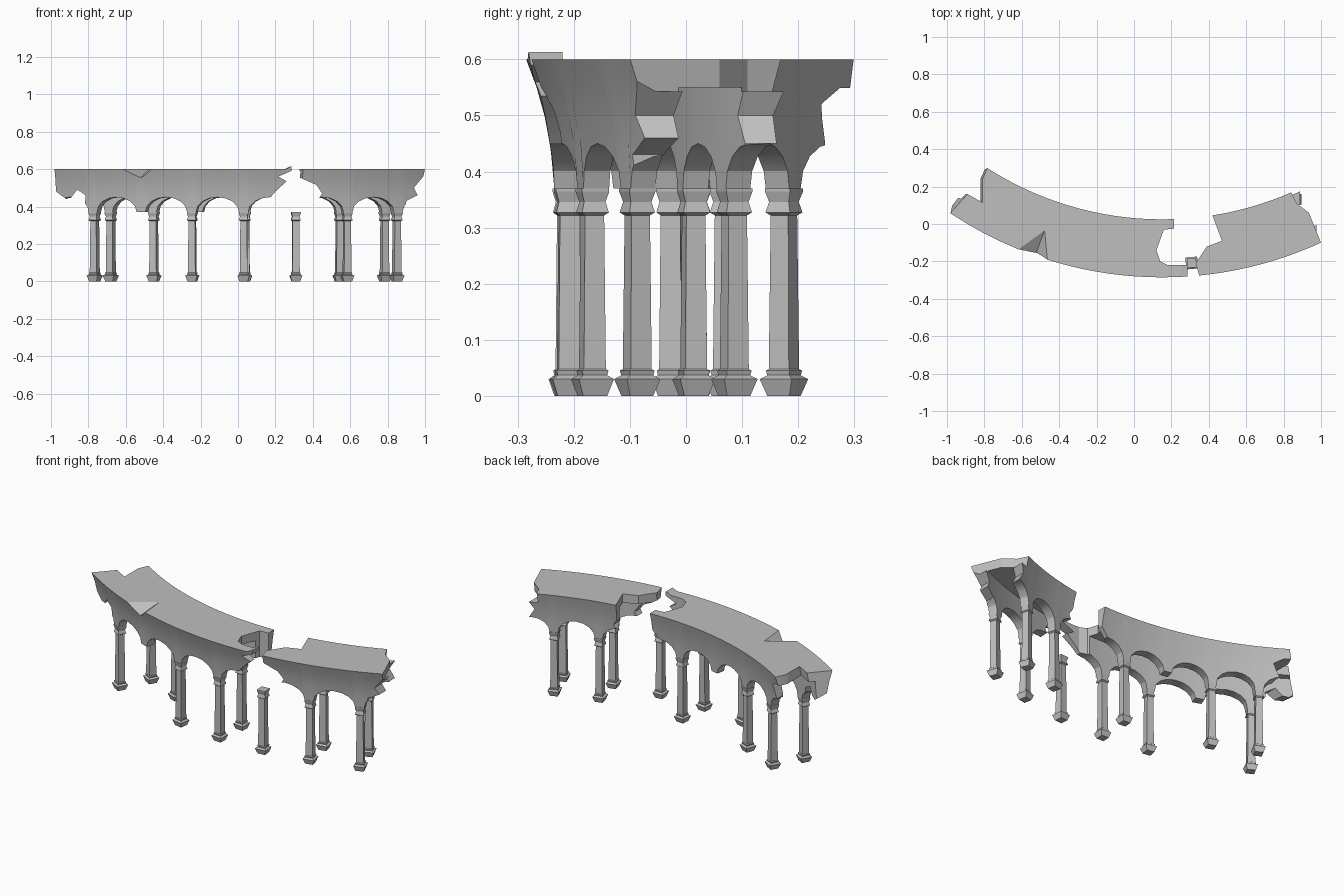
import bpy, bmesh, math

cube = bpy.data.objects.get("Cube")
if cube:
    bpy.data.objects.remove(cube)

stone = bpy.data.materials.new("grey stone")
stone.use_nodes = True
GREY = (0.52, 0.52, 0.52, 1)
stone.diffuse_color = GREY
stone.node_tree.nodes["Principled BSDF"].inputs["Base Color"].default_value = GREY

CX, CY = 0.15, 1.755            # centre of the curved plan
OUTER, INNER = 1.97, 1.785      # radii of the two column rows
BAY, FIRST = 8.08, 4.62         # bay angle and a reference pier, degrees
SPRING, RISE, CEILING, TOP = 0.37, 0.08, 0.55, 0.6
FAR = 1.3                       # well outside the model
DEEP = 0.2                      # well below the arches


def polar(r, deg, z):
    a = math.radians(deg)
    return (CX + r * math.sin(a), CY - r * math.cos(a), z)


def make_object(name, bm):
    bmesh.ops.recalc_face_normals(bm, faces=bm.faces[:])
    mesh = bpy.data.meshes.new(name)
    bm.to_mesh(mesh)
    bm.free()
    mesh.materials.append(stone)
    ob = bpy.data.objects.new(name, mesh)
    bpy.context.collection.objects.link(ob)
    return ob


def loft(name, rings):
    """Skin closed rings of points and cap both ends."""
    bm = bmesh.new()
    rows = [[bm.verts.new(p) for p in ring] for ring in rings]
    n = len(rows[0])
    for a, b in zip(rows, rows[1:]):
        for i in range(n):
            j = (i + 1) % n
            bm.faces.new((a[i], a[j], b[j], b[i]))
    bm.faces.new(rows[0])
    bm.faces.new(rows[-1])
    return make_object(name, bm)


# Columns: square section lofted through base, shaft and capital
PROFILE = [(0, .022), (.03, .032), (.037, .022), (.045, .024), (.048, .02),
           (.322, .0175), (.327, .0245), (.346, .0195), (.364, .025), (SPRING, .025)]


def column(name, radius, deg):
    def ring(z, h):
        da = math.degrees(h / radius)
        return [polar(radius + sr * h, deg + sa * da, z)
                for sr, sa in ((-1, -1), (1, -1), (1, 1), (-1, 1))]
    return loft(name, [ring(z, h) for z, h in PROFILE])


for k in (-4, -2, -1, 0, 1, 2):
    column("outer_column", OUTER, FIRST + k * BAY)
for k in (-4, -3, -1, 1, 2):
    column("inner_column", INNER, FIRST + k * BAY)


# Arcade body: two flared, arched walls joined by a slab, hollow underneath
def flare(z):
    return ((z - SPRING) / (TOP - SPRING)) ** 2


def section(deg, arch):
    low = SPRING + RISE * arch
    heights = [low + (TOP - low) * t / 3 for t in range(4)]
    ring = [polar(1.992 + .048 * flare(z), deg, z) for z in heights]
    ring += [polar(1.763 - .033 * flare(z), deg, z) for z in reversed(heights)]
    ring += [polar(r, deg, z) for r, z in
             ((1.81, low), (1.81, CEILING), (1.945, CEILING), (1.945, low))]
    return ring


sections = []
for k in range(-5, 3):
    centre = FIRST + (k + 0.5) * BAY
    for i in range(9):
        t = math.pi * (i / 8 - 0.5)
        sections.append(section(centre + 3.33 * math.sin(t), max(0, math.cos(t))))
body = loft("arcade_body", sections)
bpy.context.view_layer.objects.active = body


# Broken edges: jagged prisms cut out of the body
def cut(rings):
    cutter = loft("break_cutter", rings)
    cutter.hide_render = True
    mod = body.modifiers.new("break", "BOOLEAN")
    mod.operation = "DIFFERENCE"
    mod.solver = "EXACT"
    mod.object = cutter
    bpy.ops.object.modifier_apply(modifier=mod.name)
    bpy.data.objects.remove(cutter)


def cut_plan(points, lean=0, bottom=DEEP):
    cut([[(x + lean * (z - TOP), y, z) for x, y in points] for z in (bottom, TOP + DEEP)])


def cut_side(points, near=-FAR, far=FAR):
    cut([[(x, y, z) for x, z in points] for y in (near, far)])


# Left end: slab, front wall, back wall
cut_plan([(-.99, -.1), (-.98, .06), (-.89, .16), (-.81, .115), (-.81, .24),
          (-.77, .33), (-FAR, .5), (-FAR, -.1)], .22)
cut_side([(-.83, DEEP), (-.815, .46), (-.86, .49), (-.905, .43),
          (-1, .5), (-FAR, .5), (-FAR, DEEP)])
cut_side([(-.77, .549), (-.725, .52), (-.757, .45), (-.74, DEEP),
          (-FAR, DEEP), (-FAR, .549)], .14)

# Gap between the two standing parts
cut_plan([(.21, .15), (.215, -.025), (.16, -.03), (.12, -.14), (.14, -.2), (.18, -.22),
          (.285, -.22), (.285, -.35), (.37, -.35), (.33, -.21), (.39, -.12),
          (.47, -.09), (.41, .07), (.42, .15)])
cut_side([(.16, DEEP), (.17, .445), (.2, .48), (.26, .535), (.215, .56), (.29, .592),
          (.335, .59), (.33, .555), (.42, .515), (.45, .47), (.43, .44), (.5, DEEP)])

# Right end: slab, front wall, back wall
cut_plan([(1.02, -.2), (1, -.1), (.935, .06), (.87, .11), (.8, .25),
          (FAR, .4), (FAR, -.2)], .1, .543)
cut_side([(FAR, .57), (.99, .56), (.94, .5), (.96, .46), (.9, .43),
          (.88, DEEP), (FAR, DEEP)], far=.04)
cut_side([(FAR, .56), (.89, .548), (.865, .5), (.895, .45), (.87, DEEP),
          (FAR, DEEP)], near=.035)

# Shallow chip in the front rim
cut([[(-.65, -.14, .61), (-.47, -.01, .61), (-.45, -.22, .61)],
     [(-.53, -.18, .555), (-.52, -.15, .555), (-.51, -.18, .555)]])

# Lifted tip of the broken slab beside the gap
for v in body.data.vertices:
    if .27 < v.co.x < .3 and v.co.z > .595:
        v.co.z = .613

bpy.ops.object.select_all(action="DESELECT")
body.select_set(True)
bpy.ops.object.shade_smooth_by_angle(angle=math.radians(25))
